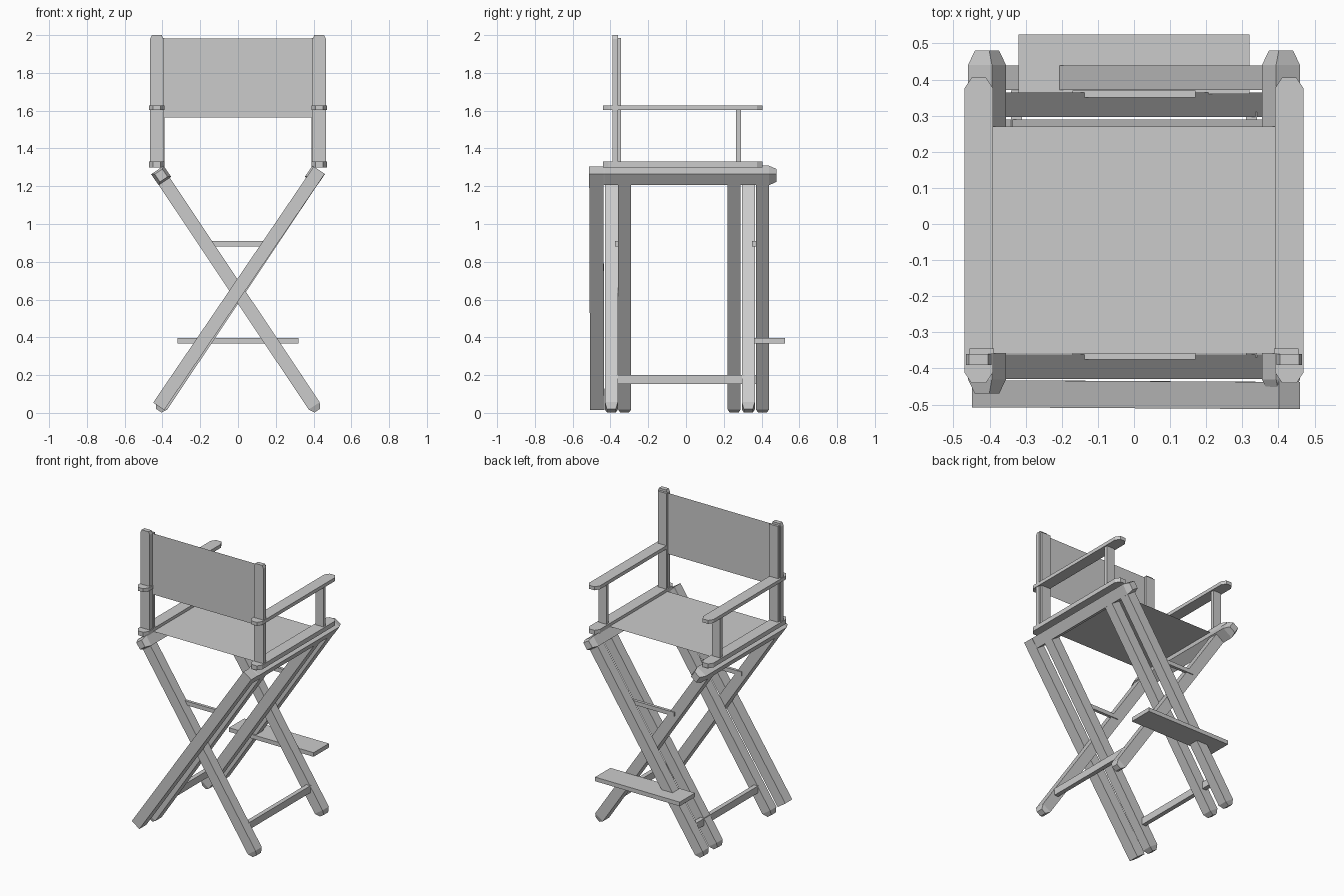
import bpy, bmesh
from mathutils import Vector

old = bpy.data.objects.get("Cube")
if old:
    bpy.data.objects.remove(old)

grey = bpy.data.materials.new("plain_grey")
grey.use_nodes = True
grey.diffuse_color = (0.6, 0.6, 0.6, 1)
grey.node_tree.nodes["Principled BSDF"].inputs["Base Color"].default_value = (0.6, 0.6, 0.6, 1)


def finish(name, bm):
    mesh = bpy.data.meshes.new(name)
    bmesh.ops.recalc_face_normals(bm, faces=bm.faces)
    bm.to_mesh(mesh)
    bm.free()
    mesh.materials.append(grey)
    obj = bpy.data.objects.new(name, mesh)
    bpy.context.collection.objects.link(obj)


def bar(name, start, end, side, width, thick, cut=0, taper=(1, 1), cuts=(True, True)):
    """Rectangular bar from start to end; chosen ends narrow over the cut length."""
    start, end = Vector(start), Vector(end)
    axis = (end - start).normalized()
    u = Vector(side).normalized()
    v = axis.cross(u).normalized()
    length = (end - start).length
    rings = [(0, cuts[0]), (length, cuts[1])]
    if cut and cuts[0]:
        rings.insert(1, (cut, False))
    if cut and cuts[1]:
        rings.insert(-1, (length - cut, False))
    bm = bmesh.new()
    loops = []
    for dist, narrow in rings:
        su, sv = taper if narrow else (1, 1)
        loops.append([bm.verts.new(start + axis * dist + u * a * su * width / 2 + v * b * sv * thick / 2)
                      for a, b in ((-1, -1), (1, -1), (1, 1), (-1, 1))])
    bm.faces.new(loops[0])
    bm.faces.new(loops[-1])
    for lo, hi in zip(loops, loops[1:]):
        for i in range(4):
            j = (i + 1) % 4
            bm.faces.new((lo[i], lo[j], hi[j], hi[i]))
    finish(name, bm)


def box(name, xs, ys, zs):
    y, z = sum(ys) / 2, sum(zs) / 2
    bar(name, (xs[0], y, z), (xs[1], y, z), (0, 1, 0), abs(ys[1] - ys[0]), abs(zs[1] - zs[0]))


def sheet(name, corners):
    bm = bmesh.new()
    bm.faces.new([bm.verts.new(c) for c in corners])
    finish(name, bm)


# Crossed legs: single legs lean one way, paired legs the other
Y = (0, 1, 0)
legs = [("back_single_leg", 1, -0.395), ("front_single_leg", 1, 0.33),
        ("back_inner_leg", -1, -0.325), ("front_inner_leg", -1, 0.255),
        ("front_outer_leg", -1, 0.405)]
for name, s, y in legs:
    bar(name, (s * 0.42, y, 0.012), (-s * 0.40, y, 1.24), Y, 0.068, 0.07,
        0.03, (0.7, 0.5), (True, False))
bar("back_outer_leg", (-0.42, -0.47, 0.035), (0.43, -0.475, 1.285), Y, 0.075, 0.07)

# Parts that repeat on both sides
for s, label in ((1, "left"), (-1, "right")):
    bar(label + "_seat_rail", (s * 0.407, -0.47, 1.257), (s * 0.407, 0.48, 1.257),
        (0.83 * s, 0, -0.56), 0.08, 0.07, 0.04, (0.6, 0.7))
    bar(label + "_upper_rail", (s * 0.43, -0.44, 1.315), (s * 0.43, 0.405, 1.315),
        (1, 0, 0), 0.08, 0.03, 0.03, (0.5, 1))
    bar(label + "_armrest", (s * 0.43, -0.44, 1.616), (s * 0.43, 0.405, 1.616),
        (1, 0, 0), 0.08, 0.024, 0.03, (0.5, 1))
    bar(label + "_back_post", (s * 0.43, -0.375, 1.32), (s * 0.43, -0.375, 2.0),
        (1, 0, 0), 0.07, 0.03, 0.02, (0.75, 1), (False, True))
    box(label + "_back_batten", (s * 0.388, s * 0.455), (-0.36, -0.345), (1.33, 1.985))
    box(label + "_arm_post", (s * 0.40, s * 0.46), (0.265, 0.29), (1.33, 1.605))

# Stretchers between front and back legs
box("left_stretcher", (0.31, 0.34), (-0.37, 0.31), (0.152, 0.2))
box("right_stretcher", (-0.34, -0.31), (-0.30, 0.37), (0.152, 0.2))

# Short cross bars above the leg crossings, and the footrest
box("back_cross_bar", (-0.17, 0.17), (-0.375, -0.355), (0.882, 0.91))
box("front_cross_bar", (-0.17, 0.17), (0.35, 0.37), (0.882, 0.91))
box("footrest", (-0.32, 0.32), (0.36, 0.525), (0.368, 0.396))

# Fabric seat and backrest
sheet("seat", [(-0.39, -0.358, 1.31), (0.39, -0.358, 1.31), (0.39, 0.27, 1.31), (-0.39, 0.27, 1.31)])
sheet("backrest", [(-0.395, -0.362, 1.565), (0.395, -0.362, 1.565),
                   (0.395, -0.362, 1.982), (-0.395, -0.362, 1.982)])
